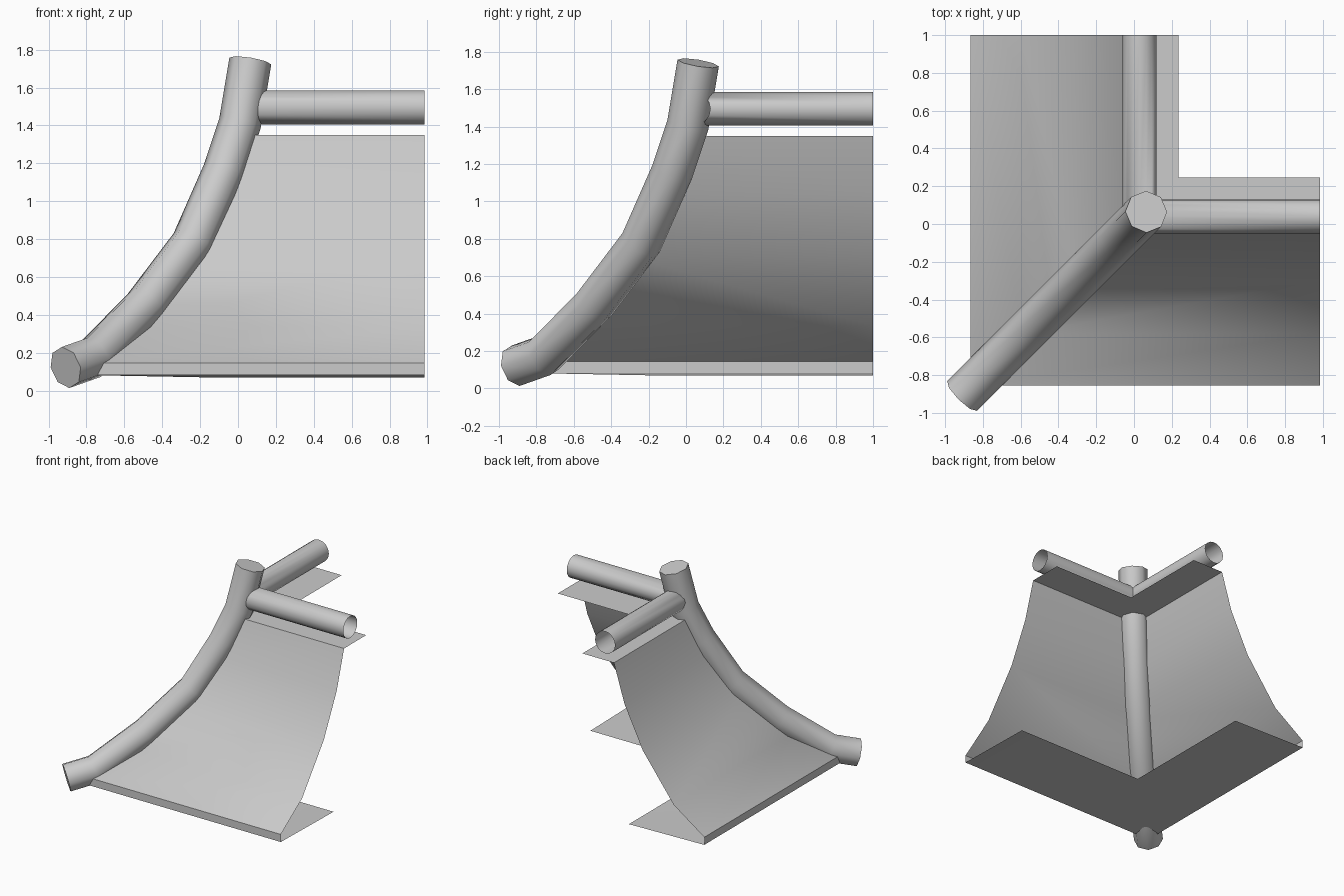
import bpy, math
from mathutils import Vector

if "Cube" in bpy.data.objects:
    bpy.data.objects.remove(bpy.data.objects["Cube"])


def make_object(name, verts, faces):
    mesh = bpy.data.meshes.new(name)
    mesh.from_pydata(verts, [], faces)
    mesh.update()
    obj = bpy.data.objects.new(name, mesh)
    bpy.context.collection.objects.link(obj)
    bpy.ops.object.select_all(action='DESELECT')
    bpy.context.view_layer.objects.active = obj
    obj.select_set(True)
    bpy.ops.object.shade_smooth_by_angle(angle=math.radians(50))
    return obj


def tube(name, path, normal, radius, sides, capped):
    """Sweep a circle along a planar path, mitred at the bends."""
    pts = [Vector(p) for p in path]
    n = Vector(normal).normalized()
    verts, faces = [], []
    last = len(pts) - 1
    for i, p in enumerate(pts):
        a = (p - pts[i - 1]).normalized() if i else None
        b = (pts[i + 1] - p).normalized() if i < last else None
        t = ((a or b) + (b or a)).normalized()
        side = n.cross(t)
        stretch = 1 / t.dot(a or b)
        for k in range(sides):
            ang = 2 * math.pi * k / sides
            verts.append(p + radius * (math.cos(ang) * n + math.sin(ang) * stretch * side))
    for i in range(last):
        for k in range(sides):
            m = (k + 1) % sides
            faces.append((i * sides + k, i * sides + m,
                          (i + 1) * sides + m, (i + 1) * sides + k))
    # keep the walls facing outwards
    q = [verts[j] for j in faces[0]]
    if (q[1] - q[0]).cross(q[2] - q[1]).dot(sum(q, Vector()) / 4 - (pts[0] + pts[1]) / 2) < 0:
        faces = [f[::-1] for f in faces]
    if capped:
        faces.append(tuple(range(sides))[::-1])
        faces.append(tuple(range(last * sides, len(verts))))
    return make_object(name, verts, faces)


# Roof: soffit, fascia, curved slope and top strip swept round the corner
profile = [(0.68, 0.07), (0, 0.083), (0, 0.145), (0.275, 0.335), (0.555, 0.705),
           (0.72, 1.04), (0.815, 1.35), (1.10, 1.35)]
verts, faces = [], []
for d, z in profile:
    x, y = -0.865 + d, -0.855 + d
    verts += [(x, 1.0, z), (x, y, z), (0.985, y, z)]
for i in range(len(profile) - 1):
    for k in range(2):
        a = i * 3 + k
        faces.append((a, a + 1, a + 4, a + 3))
make_object("curved_roof", verts, faces)

# Hip tube running up the diagonal
hip = [(-0.91, 0.122), (-0.76, 0.175), (-0.49, 0.45), (-0.24, 0.78),
       (-0.075, 1.155), (0.01, 1.41), (0.065, 1.74)]
tube("hip_tube", [(d, d, z) for d, z in hip], (1, -1, 0), 0.112, 8, True)

# Ridge tube following both wings, open at the ends
tube("ridge_tube", [(0.03, 1.0, 1.495), (0.03, 0.04, 1.495), (0.985, 0.04, 1.495)],
     (0, 0, 1), 0.09, 16, False)
